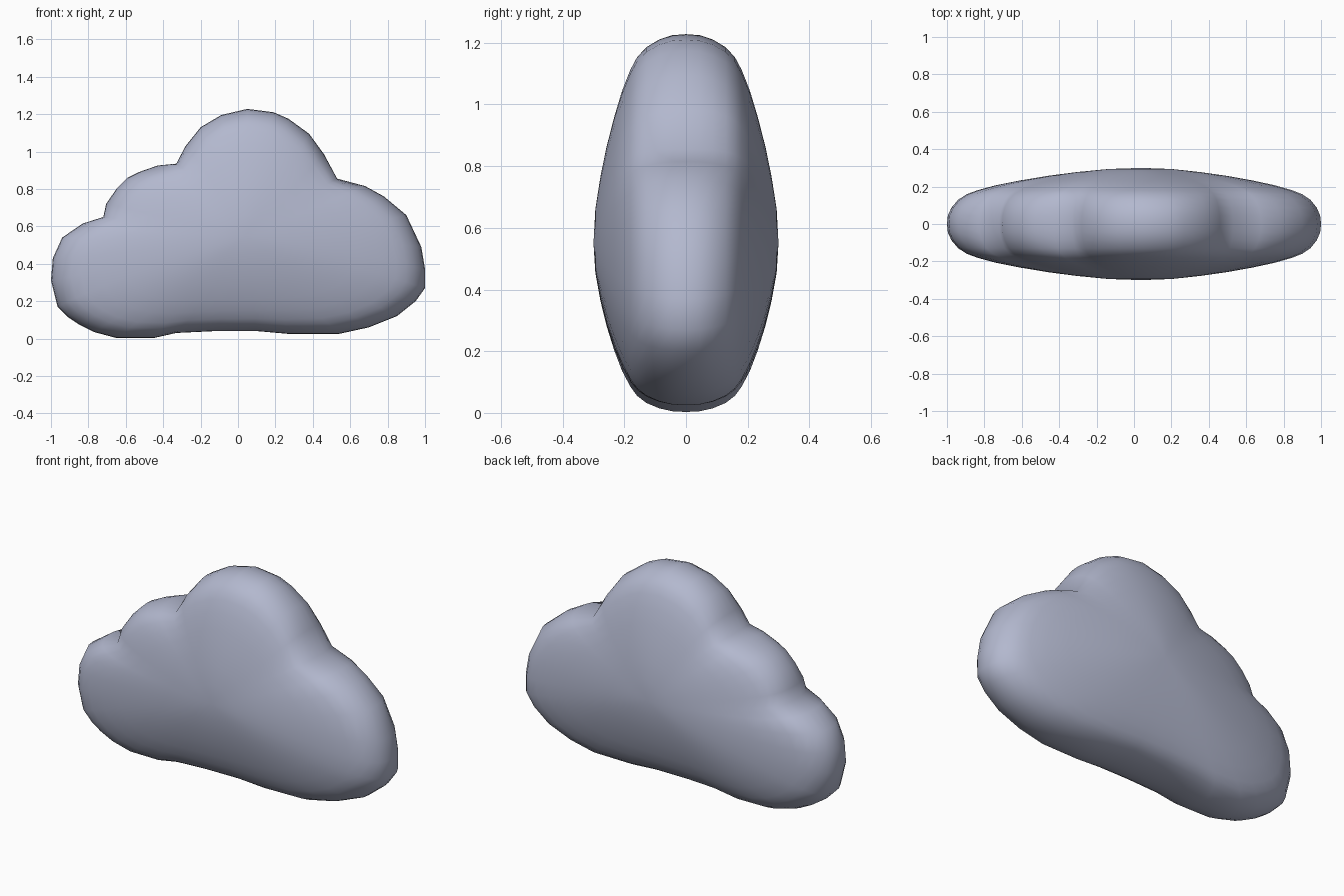
import bpy, bmesh
from mathutils import Vector

if "Cube" in bpy.data.objects:
    bpy.data.objects.remove(bpy.data.objects["Cube"])

# Front silhouette of the cloud (x, z), anticlockwise
OUTLINE = [Vector(p) for p in [
    (1, .27), (1, .37), (.98, .49), (.9, .66), (.78, .76), (.68, .815), (.53, .855),
    (.46, .985), (.38, 1.095), (.27, 1.175), (.19, 1.21), (.05, 1.228),
    (-.09, 1.195), (-.2, 1.13), (-.28, 1.03), (-.33, .935), (-.43, .925),
    (-.53, .89), (-.59, .86), (-.65, .8), (-.705, .72), (-.72, .65),
    (-.83, .615), (-.94, .54), (-.99, .43), (-1, .31), (-.965, .17),
    (-.91, .115), (-.85, .075), (-.77, .035), (-.65, .003), (-.45, .003),
    (-.33, .03), (-.12, .04), (.1, .04), (.27, .025), (.54, .025),
    (.7, .06), (.85, .12), (.95, .2)]]
CENTRE = Vector((.04, .55))
DEPTH = .3
# Cross-section from rim to face centre: (outline scale, share of depth)
SECTION = [(1, 0), (.996, .15), (.98, .29), (.95, .43), (.91, .53), (.86, .60),
           (.77, .69), (.65, .775), (.5, .86), (.35, .925), (.18, .98)]


def soften(points, passes):
    for _ in range(passes):
        points = [(points[i - 1] + p * 2 + points[(i + 1) % len(points)]) / 4
                  for i, p in enumerate(points)]
    return points


SOFT = [CENTRE + (p - CENTRE) * 1.025 for p in soften(OUTLINE, 9)]


def add_ring(bm, s, y):
    """Scaled outline at depth y; the notches fade out away from the rim."""
    ring = []
    for sharp, soft in zip(OUTLINE, SOFT):
        p = CENTRE + (soft.lerp(sharp, s ** 3) - CENTRE) * s
        ring.append(bm.verts.new((p.x, y * DEPTH, p.y)))
    return ring


# Puffy cloud body: rings swept from the back face to the front face
bm = bmesh.new()
steps = [(s, -y) for s, y in reversed(SECTION)] + SECTION[1:]
rings = [add_ring(bm, s, y) for s, y in steps]
n = len(OUTLINE)
for a, b in zip(rings, rings[1:]):
    for i in range(n):
        j = (i + 1) % n
        bm.faces.new((a[i], a[j], b[j], b[i]))
for ring, y in ((rings[0], -DEPTH), (rings[-1], DEPTH)):
    pole = bm.verts.new((CENTRE.x, y, CENTRE.y))
    for i in range(n):
        bm.faces.new((ring[i], ring[(i + 1) % n], pole))
bmesh.ops.recalc_face_normals(bm, faces=bm.faces)
for f in bm.faces:
    f.smooth = True

mesh = bpy.data.meshes.new("cloud")
bm.to_mesh(mesh)
bm.free()
cloud = bpy.data.objects.new("cloud", mesh)
bpy.context.collection.objects.link(cloud)

# Pale lilac grey
mat = bpy.data.materials.new("pale lilac grey")
mat.diffuse_color = (.45, .48, .62, 1)
mat.use_nodes = True
mat.node_tree.nodes["Principled BSDF"].inputs["Base Color"].default_value = mat.diffuse_color
mesh.materials.append(mat)
